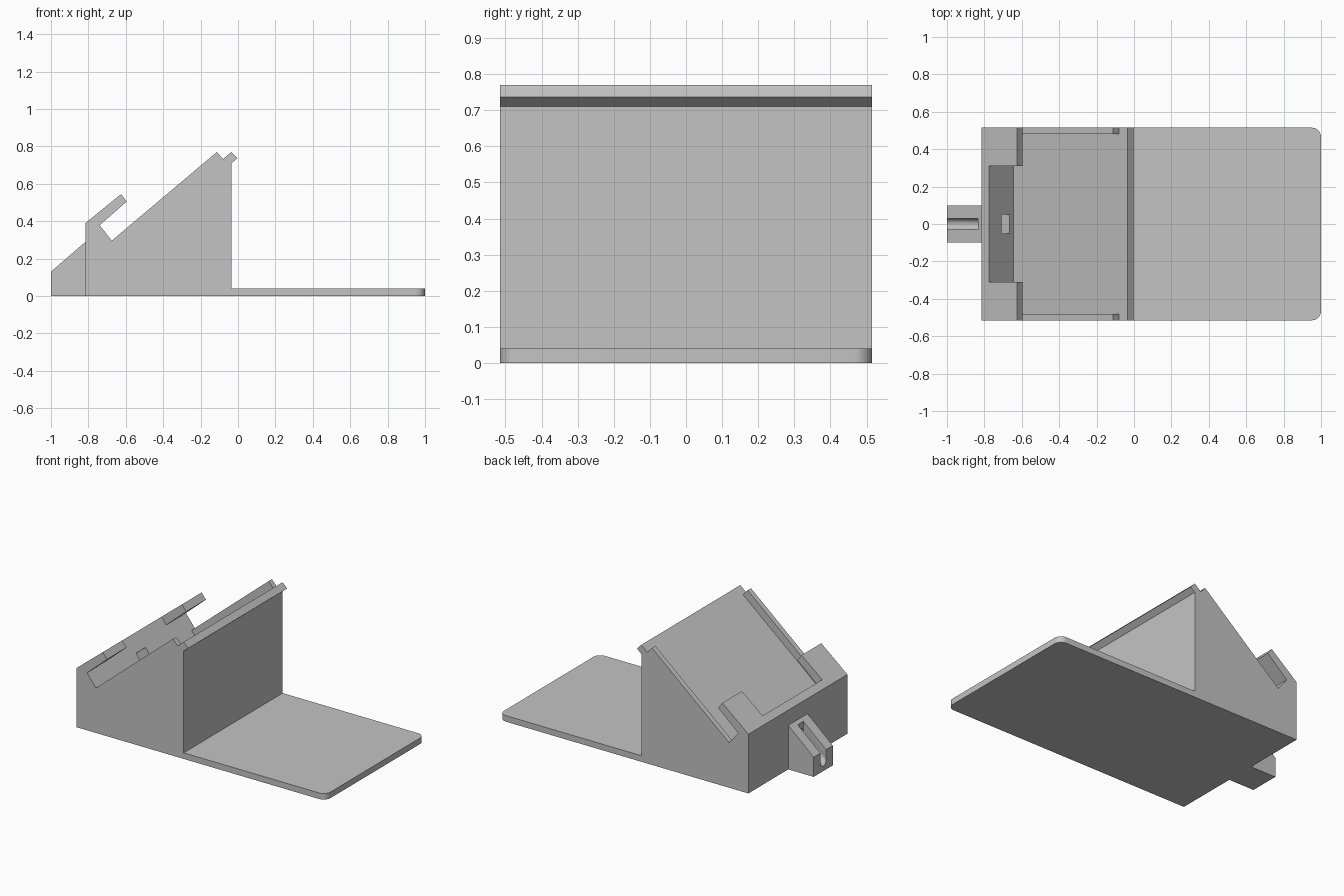
import bpy
import bmesh
import math
from mathutils import Vector

cube = bpy.data.objects.get("Cube")
if cube:
    bpy.data.objects.remove(cube, do_unlink=True)

grey = bpy.data.materials.new("plain grey")
grey.use_nodes = True
grey.diffuse_color = (0.55, 0.55, 0.55, 1)
grey.node_tree.nodes["Principled BSDF"].inputs["Base Color"].default_value = grey.diffuse_color

HALF = 0.515      # half width of the stand
CUTOUT = 0.31     # half width of the opening in the lip
RAIL = 0.035      # rail width


def add_object(name, bm):
    bmesh.ops.recalc_face_normals(bm, faces=bm.faces)
    mesh = bpy.data.meshes.new(name)
    bm.to_mesh(mesh)
    bm.free()
    mesh.materials.append(grey)
    obj = bpy.data.objects.new(name, mesh)
    bpy.context.collection.objects.link(obj)
    return obj


def extrude(name, profile, y0, y1):
    """Extrude a side profile of (x, z) points from y0 to y1."""
    bm = bmesh.new()
    face = bm.faces.new([bm.verts.new((x, y0, z)) for x, z in profile])
    moved = bmesh.ops.extrude_face_region(bm, geom=[face])["geom"]
    verts = [v for v in moved if isinstance(v, bmesh.types.BMVert)]
    bmesh.ops.translate(bm, verts=verts, vec=(0, y1 - y0, 0))
    return add_object(name, bm)


def rod(name, start, end, radius):
    axis = end - start
    bm = bmesh.new()
    bmesh.ops.create_cone(bm, cap_ends=True, segments=24, radius1=radius,
                          radius2=radius, depth=axis.length)
    bm.transform(axis.to_track_quat("Z", "Y").to_matrix().to_4x4())
    bmesh.ops.translate(bm, verts=bm.verts, vec=(start + end) / 2)
    return add_object(name, bm)


def apply_modifiers(obj):
    bpy.context.view_layer.objects.active = obj
    for mod in list(obj.modifiers):
        bpy.ops.object.modifier_apply(modifier=mod.name)


def cut(obj, cutters):
    for cutter in cutters:
        mod = obj.modifiers.new("cut", "BOOLEAN")
        mod.operation = "DIFFERENCE"
        mod.solver = "EXACT"
        mod.object = cutter
    apply_modifiers(obj)


# Wedge body with the sloping rest and its top edge
body = extrude("wedge_body", [
    (-0.815, 0), (-0.035, 0), (-0.035, 0.71), (-0.003, 0.737), (-0.035, 0.77),
    (-0.645, 0.258), (-0.775, 0.423), (-0.815, 0.39)], -HALF, HALF)

# Cable tab behind the body
tab = extrude("cable_tab", [(-1, 0), (-0.815, 0), (-0.815, 0.29), (-1, 0.13)], -0.1, 0.1)

# Front lips and side rails, mirrored about the middle
for side, label in ((1, "back"), (-1, "front")):
    extrude(label + "_lip", [(-0.775, 0.423), (-0.625, 0.545), (-0.595, 0.505),
                             (-0.74, 0.378)], side * CUTOUT, side * HALF)
    extrude(label + "_rail", [(-0.645, 0.258), (-0.675, 0.296), (-0.113, 0.77),
                              (-0.08, 0.732)], side * (HALF - RAIL), side * HALF)

# Base plate with rounded outer corners
plate = extrude("base_plate", [(-0.035, 0), (1, 0), (1, 0.04), (-0.035, 0.04)], -HALF, HALF)
bm = bmesh.new()
bm.from_mesh(plate.data)
corners = [e for e in bm.edges if all(v.co.x > 0.9 for v in e.verts)
           and abs(e.verts[0].co.y - e.verts[1].co.y) < 0.01]
bmesh.ops.bevel(bm, geom=corners, offset=0.05, segments=10, profile=0.5, affect="EDGES")
bm.to_mesh(plate.data)
bm.free()

# Plug pocket, cable tunnel and open slit
pocket = extrude("pocket_cutter", [(-0.685, 0.358), (-0.64, 0.304), (-0.741, 0.218),
                                   (-0.786, 0.272)], -0.05, 0.05)
tunnel = rod("tunnel_cutter", Vector((-1.04, 0, 0.039)), Vector((-0.73, 0, 0.278)), 0.03)
slit = extrude("slit_cutter", [(-1.04, 0.039), (-0.835, 0.197), (-0.835, 0.4),
                               (-1.04, 0.4)], -0.0295, 0.0295)
cut(body, [pocket, tunnel])
cut(tab, [tunnel, slit])
for cutter in (pocket, tunnel, slit):
    bpy.data.objects.remove(cutter, do_unlink=True)

# Smooth the rounded surfaces, keep edges sharp
bpy.ops.object.select_all(action="DESELECT")
for obj in (plate, body, tab):
    obj.select_set(True)
bpy.context.view_layer.objects.active = plate
bpy.ops.object.shade_smooth_by_angle(angle=math.radians(30))
